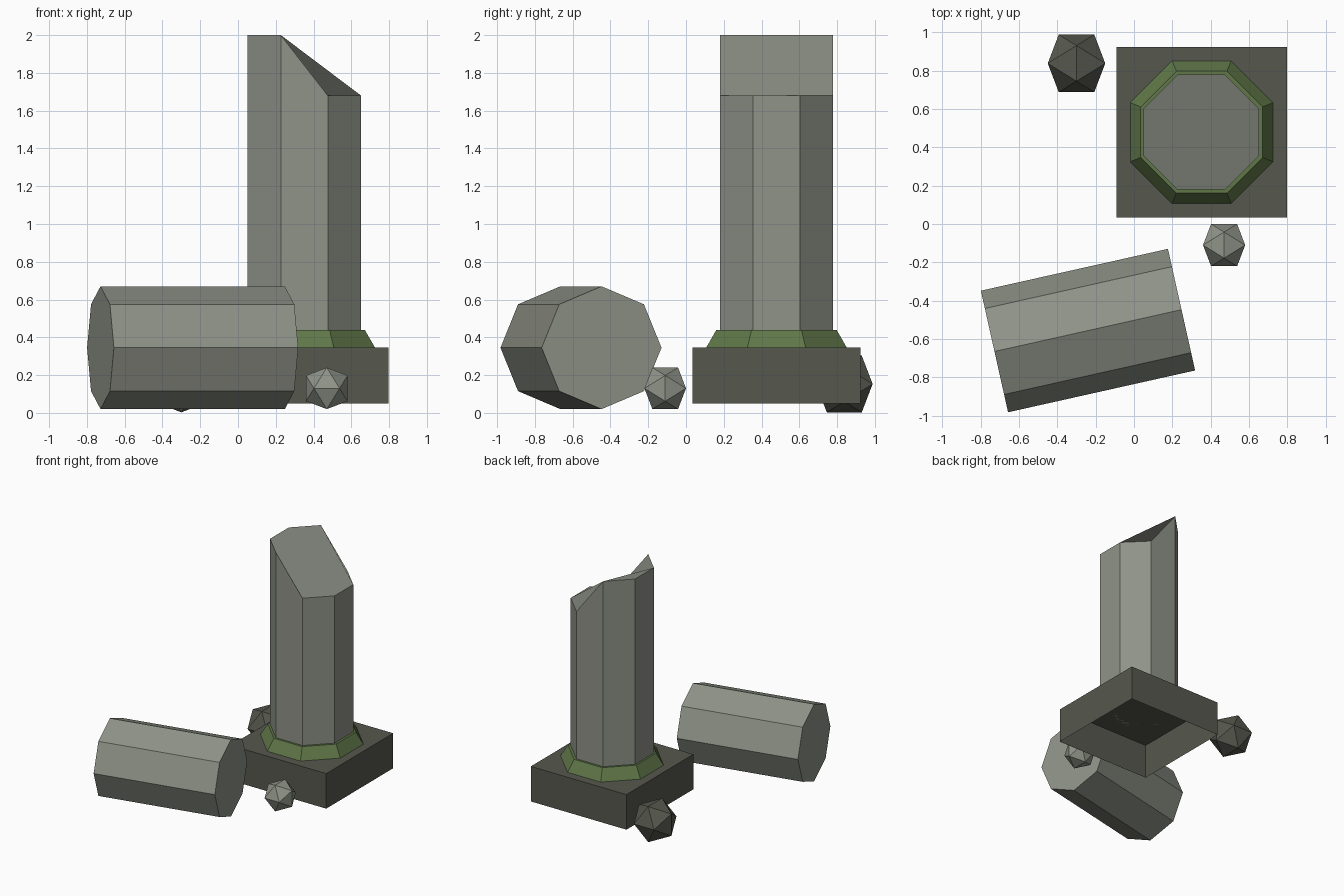
import bpy
import bmesh
from math import radians, cos
from mathutils import Matrix, Vector

cube = bpy.data.objects.get("Cube")
if cube:
    bpy.data.objects.remove(cube, do_unlink=True)


def material(name, rgb):
    mat = bpy.data.materials.new(name)
    mat.use_nodes = True
    color = (*rgb, 1.0)
    mat.diffuse_color = color
    mat.node_tree.nodes["Principled BSDF"].inputs["Base Color"].default_value = color
    return mat


stone = material("light stone", (0.275, 0.292, 0.246))
dark_stone = material("dark stone", (0.093, 0.098, 0.076))
moss = material("moss green", (0.117, 0.184, 0.065))


def add_object(name, bm, mat, location, rotation=(0, 0, 0)):
    bmesh.ops.recalc_face_normals(bm, faces=bm.faces)
    mesh = bpy.data.meshes.new(name)
    bm.to_mesh(mesh)
    bm.free()
    mesh.materials.append(mat)
    obj = bpy.data.objects.new(name, mesh)
    obj.location = location
    obj.rotation_euler = rotation
    bpy.context.collection.objects.link(obj)
    return obj


def octagon_prism(bottom_radius, top_radius, height, turn=0.0):
    bm = bmesh.new()
    bmesh.ops.create_cone(bm, cap_ends=True, segments=8, radius1=bottom_radius,
                          radius2=top_radius, depth=height,
                          matrix=Matrix.Rotation(turn, 4, 'Z'))
    return bm


def rock(name, half_size, mat, location):
    # Icosahedron: hull of three crossed golden rectangles
    golden = (1 + 5 ** 0.5) / 2
    bm = bmesh.new()
    for a in (-1, 1):
        for b in (-golden, golden):
            for corner in ((a, b, 0), (b, 0, a), (0, a, b)):
                bm.verts.new(Vector(corner) * half_size / golden)
    bmesh.ops.convex_hull(bm, input=bm.verts)
    return add_object(name, bm, mat, location)


CX, CY = 0.353, 0.479
HALF_STEP = radians(22.5)
PLINTH_TOP = 0.345

# Square plinth, hollow underneath
bm = bmesh.new()
bmesh.ops.create_cube(bm, size=1.0, matrix=Matrix.Diagonal((0.89, 0.89, 0.295, 1)))
underside = [f for f in bm.faces if f.calc_center_median().z < -0.1]
mouth = bmesh.ops.delete(bm, geom=underside, context='FACES_ONLY')
plinth = add_object("plinth", bm, dark_stone, (CX, CY, PLINTH_TOP - 0.1475))

# Mossy collar, tapering upward
bm = octagon_prism(0.3725 / cos(HALF_STEP), 0.318 / cos(HALF_STEP), 0.095, HALF_STEP)
add_object("moss_collar", bm, moss, (CX, CY, PLINTH_TOP + 0.0475))

# Standing column with a broken, slanted top
height = 2.0 - PLINTH_TOP
bm = octagon_prism(0.325, 0.325, height, HALF_STEP)
for v in bm.verts:
    if v.co.z > 0 and v.co.x > 0:
        v.co.z -= 0.32
add_object("standing_column", bm, stone, (CX - 0.002, CY, PLINTH_TOP + height / 2))

# Fallen column drum lying on its side
add_object("fallen_column", octagon_prism(0.325, 0.325, 1.0), stone,
           (-0.24, -0.556, 0.345), (0, radians(90), radians(12.6)))

# Loose rubble
rock("large_rubble", 0.15, dark_stone, (-0.30, 0.838, 0.153))
rock("small_rubble", 0.11, stone, (0.47, -0.11, 0.13))
